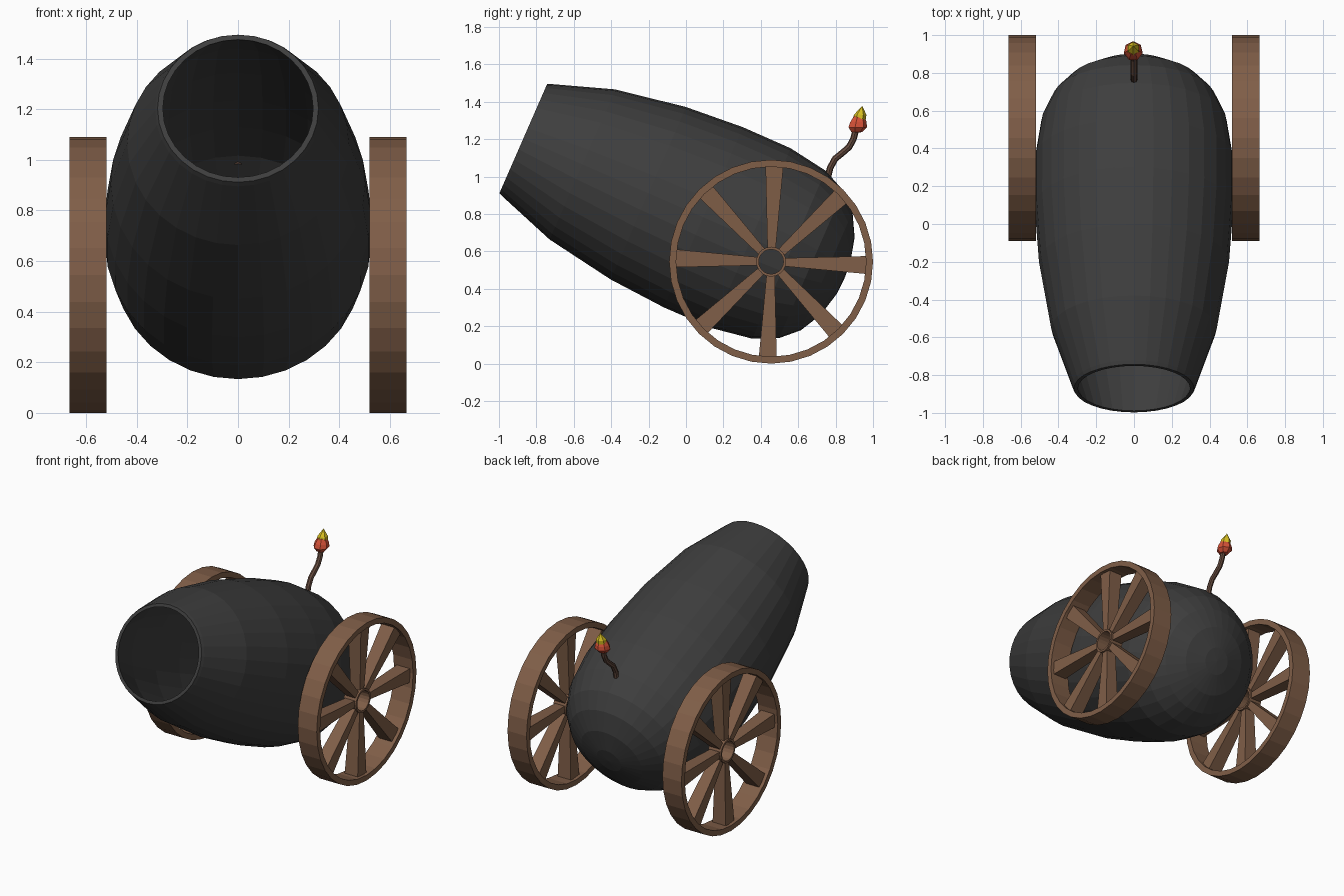
import bpy, bmesh, math
from mathutils import Vector, Matrix

if "Cube" in bpy.data.objects:
    bpy.data.objects.remove(bpy.data.objects["Cube"])


def material(name, rgb):
    m = bpy.data.materials.new(name)
    m.diffuse_color = (*rgb, 1)
    m.use_nodes = True
    m.node_tree.nodes["Principled BSDF"].inputs["Base Color"].default_value = m.diffuse_color
    return m


IRON = material("dark iron", (0.048, 0.048, 0.048))
WOOD = material("brown wood", (0.215, 0.112, 0.064))
CORD = material("fuse brown", (0.13, 0.07, 0.048))
RED = material("flame red", (0.68, 0.085, 0.04))
YELLOW = material("flame yellow", (0.68, 0.52, 0.015))


def finish(bm, name, mat):
    bmesh.ops.remove_doubles(bm, verts=bm.verts, dist=1e-5)
    bmesh.ops.recalc_face_normals(bm, faces=bm.faces)
    me = bpy.data.meshes.new(name)
    bm.to_mesh(me)
    bm.free()
    me.materials.append(mat)
    ob = bpy.data.objects.new(name, me)
    bpy.context.collection.objects.link(ob)
    return ob


def skin(bm, rings, closed=False):
    """Join rings of points with quads; a ring of one point closes as a fan."""
    vs = [[bm.verts.new(p) for p in r] for r in rings]
    pairs = list(zip(vs, vs[1:])) + ([(vs[-1], vs[0])] if closed else [])
    for a, b in pairs:
        n = max(len(a), len(b))
        for i in range(n):
            j = (i + 1) % n
            f = [a[i % len(a)], a[j % len(a)], b[j % len(b)], b[i % len(b)]]
            bm.faces.new(list(dict.fromkeys(f)))


def lathe(bm, profile, origin, axis, up, n, closed=False):
    """Spin (distance along axis, radius) points round the axis."""
    o, d, u = Vector(origin), Vector(axis).normalized(), Vector(up).normalized()
    s = d.cross(u)
    rings = []
    for t, r in profile:
        if r == 0:
            rings.append([o + d * t])
        else:
            rings.append([o + d * t + r * (u * math.cos(a) + s * math.sin(a))
                          for a in (2 * math.pi * i / n for i in range(n))])
    skin(bm, rings, closed)


# Barrel: hollow shell spun round the tilted axis
tilt = math.radians(23.6)
axis = (0, math.cos(tilt), -math.sin(tilt))
up = (0, math.sin(tilt), math.cos(tilt))
outer = [(0, .318), (.02, .327), (.345, .438), (.73, .503), (1.05, .526), (1.33, .525),
         (1.55, .49), (1.68, .43), (1.77, .345), (1.835, .225), (1.868, .09), (1.873, 0)]
inner = [(0, .297), (.345, .408), (.73, .473), (1.05, .496), (1.32, .495),
         (1.53, .465), (1.66, .405), (1.74, .325), (1.805, .21), (1.843, 0)]
bm = bmesh.new()
lathe(bm, inner[::-1] + outer, (0, -.87, 1.203), axis, up, 32)
finish(bm, "barrel", IRON)

# Wheels: rim, hub ring and eight flared spokes
WHEEL = Vector((.5925, .455, .545))


def tube(bm, r0, r1, half, n):
    lathe(bm, [(-half, r0), (-half, r1), (half, r1), (half, r0)],
          WHEEL, (1, 0, 0), (0, 0, 1), n, True)


for side, label in ((1, "right"), (-1, "left")):
    bm = bmesh.new()
    tube(bm, .508, .545, .0725, 32)
    tube(bm, .066, .08, .048, 20)
    for k in range(8):
        rot = Matrix.Rotation(math.radians(45 * k - 2), 4, 'X')
        rings = []
        for r, w, h in ((.072, .022, .036), (.515, .048, .05)):
            rings.append([WHEEL + rot @ Vector((x, y, r))
                          for x, y in ((-h, -w), (h, -w), (h, w), (-h, w))])
        skin(bm, rings)
    if side < 0:
        bmesh.ops.scale(bm, vec=(-1, 1, 1), verts=bm.verts)
    finish(bm, label + "_wheel", WOOD)

# Fuse: curved cord
path = [(.755, .98), (.77, 1.045), (.797, 1.095), (.84, 1.13), (.872, 1.158), (.895, 1.2), (.908, 1.25)]
rings = []
for i, (y, z) in enumerate(path):
    a, b = path[max(i - 1, 0)], path[min(i + 1, len(path) - 1)]
    d = Vector((0, b[0] - a[0], b[1] - a[1])).normalized()
    s = d.cross(Vector((1, 0, 0)))
    rings.append([Vector((0, y, z)) + .0175 * (Vector((1, 0, 0)) * math.cos(t) + s * math.sin(t))
                  for t in (math.pi * k / 4 for k in range(8))])
bm = bmesh.new()
skin(bm, rings)
finish(bm, "fuse", CORD)

# Flame: faceted red ember with a yellow tip
lean = (0, .15, 1)
bm = bmesh.new()
lathe(bm, [(0, 0), (.004, .03), (.03, .052), (.058, .046), (.088, .03), (.098, 0)],
      (-.004, .911, 1.234), lean, (0, 1, 0), 7)
finish(bm, "flame_base", RED)
bm = bmesh.new()
lathe(bm, [(0, 0), (.003, .036), (.03, .033), (.078, 0)],
      (-.004, .925, 1.302), (0, .22, 1), (0, 1, 0), 6)
finish(bm, "flame_tip", YELLOW)
